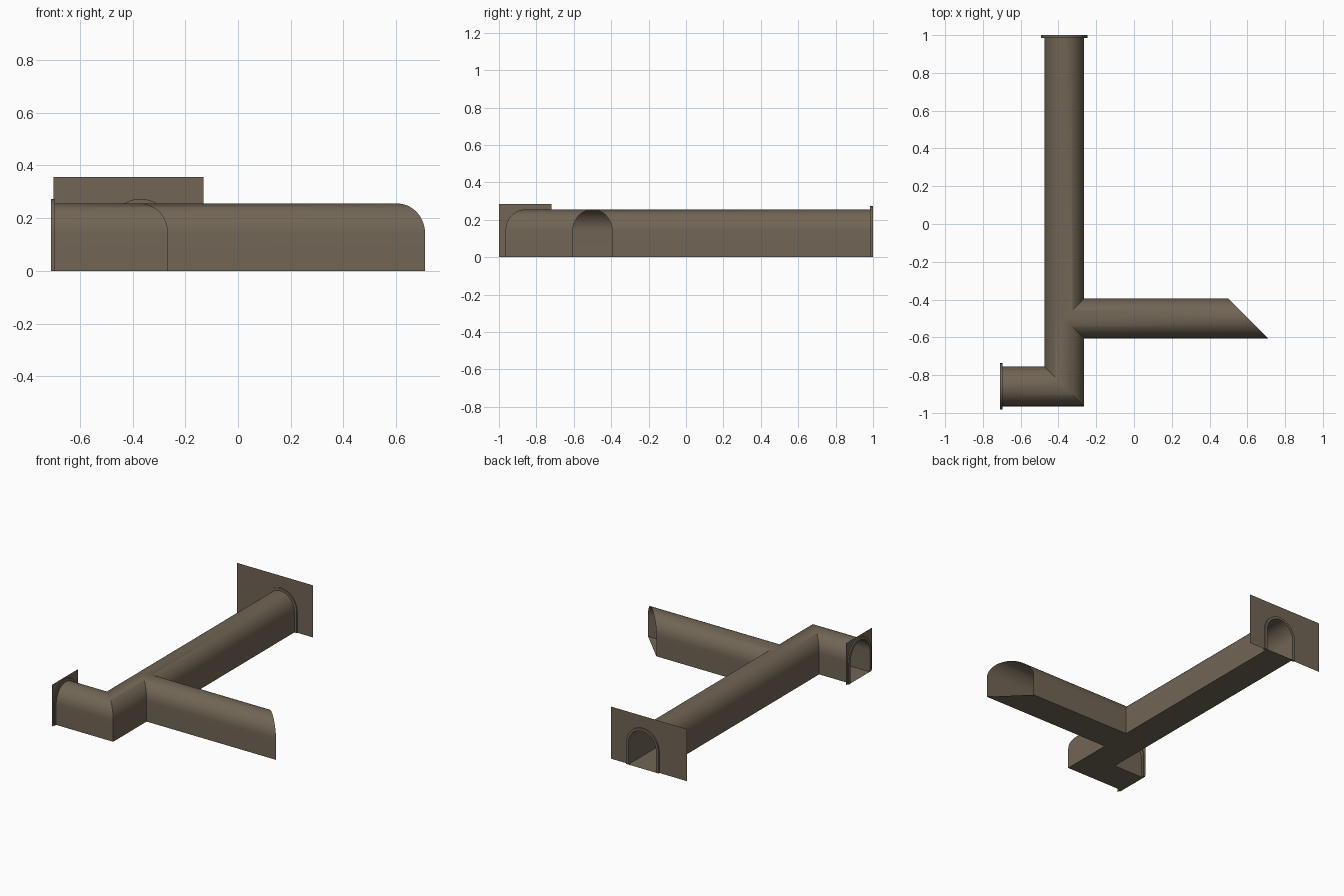
import bpy, bmesh, math

if "Cube" in bpy.data.objects:
    bpy.data.objects.remove(bpy.data.objects["Cube"])

R, SPRING, TOP = 0.105, 0.14, 0.255     # tunnel half width, spring line, crown
RIM = 0.018                             # width of the portal rims
CX, BRANCH_Y, STUB_Y = -0.37, -0.5, -0.86
BACK, LEFT, DEPTH = 1.0, -0.71, 0.015   # portal positions and rim depth

brown = bpy.data.materials.new("earth_brown")
brown.diffuse_color = (0.165, 0.131, 0.092, 1)
brown.use_nodes = True
brown.node_tree.nodes["Principled BSDF"].inputs["Base Color"].default_value = brown.diffuse_color


def arch(grow=0.0, n=32):
    """Arch outline as (offset, height), from the left foot to the right foot."""
    rx, ry = R + grow, TOP - SPRING + grow
    curve = [(-rx * math.cos(math.pi * i / n), SPRING + ry * math.sin(math.pi * i / n))
             for i in range(n + 1)]
    curve[n // 2] = (0.0, SPRING + ry)
    return [(-rx, 0.0)] + curve + [(rx, 0.0)]


def strip(bm, a, b):
    """Skin of quads between two matching rows of points."""
    va, vb = [bm.verts.new(p) for p in a], [bm.verts.new(p) for p in b]
    for i in range(len(va) - 1):
        bm.faces.new((va[i], va[i + 1], vb[i + 1], vb[i]))


def finish(bm, name):
    bmesh.ops.remove_doubles(bm, verts=bm.verts, dist=1e-5)
    bmesh.ops.recalc_face_normals(bm, faces=bm.faces)
    mesh = bpy.data.meshes.new(name)
    bm.to_mesh(mesh)
    bm.free()
    mesh.materials.append(brown)
    obj = bpy.data.objects.new(name, mesh)
    bpy.context.collection.objects.link(obj)
    bpy.ops.object.select_all(action='DESELECT')
    obj.select_set(True)
    bpy.context.view_layer.objects.active = obj
    bpy.ops.object.shade_smooth_by_angle(angle=math.radians(35))
    return obj


# Tunnel shell: main run, mitred corner stub, and side branch with a slanted end
prof = arch()
bm = bmesh.new()
strip(bm, [(CX + s, BACK - DEPTH, z) for s, z in prof],
      [(CX + s, BRANCH_Y + max(s, 0), z) for s, z in prof])
strip(bm, [(CX + s, BRANCH_Y - max(s, 0), z) for s, z in prof],
      [(CX + s, STUB_Y - s, z) for s, z in prof])
strip(bm, [(LEFT + DEPTH, STUB_Y + s, z) for s, z in prof],
      [(CX - s, STUB_Y + s, z) for s, z in prof])
strip(bm, [(CX + abs(s), BRANCH_Y + s, z) for s, z in prof],
      [(0.105 - BRANCH_Y - s, BRANCH_Y + s, z) for s, z in prof])

# Tunnel floor
x0, x1 = CX - R, CX + R
floor = [(x0, BACK - DEPTH), (x0, STUB_Y + R), (LEFT + DEPTH, STUB_Y + R),
         (LEFT + DEPTH, STUB_Y - R), (x1, STUB_Y - R), (x1, BRANCH_Y - R),
         (0.71, BRANCH_Y - R), (0.5, BRANCH_Y + R), (x1, BRANCH_Y + R), (x1, BACK - DEPTH)]
bm.faces.new([bm.verts.new((x, y, 0)) for x, y in floor])
finish(bm, "tunnel")


def portal(name, place, lo, hi, top):
    """Arched rim and flat wall; place(offset, depth, height) gives the position."""
    inner, outer = arch(), arch(RIM)
    bm = bmesh.new()
    rows = [[place(s, d, z) for s, z in p]
            for p, d in ((inner, 0), (outer, 0), (outer, DEPTH), (inner, DEPTH), (inner, 0))]
    for a, b in zip(rows, rows[1:]):
        strip(bm, a, b)
    # threshold and rim feet
    for a, b in ((-R - RIM, -R), (-R, R), (R, R + RIM)):
        strip(bm, [place(a, 0, 0), place(b, 0, 0)],
              [place(a, DEPTH, 0), place(b, DEPTH, 0)])
    finish(bm, name + "_rim")

    # wall sheet with the arched opening, in two halves
    bm = bmesh.new()
    d, mid = DEPTH * 0.6, len(inner) // 2
    for pts, side in ((inner[:mid + 1], lo), (inner[mid:][::-1], hi)):
        loop = pts + [(0.0, top), (side, top), (side, 0.0)]
        bm.faces.new([bm.verts.new(place(s, d, z)) for s, z in loop])
    finish(bm, name + "_wall")


portal("back_portal", lambda s, d, z: (CX + s, BACK - d, z), -0.33, 0.24, 0.355)
portal("left_portal", lambda s, d, z: (LEFT + d, STUB_Y + s, z), -0.14, 0.14, 0.285)
